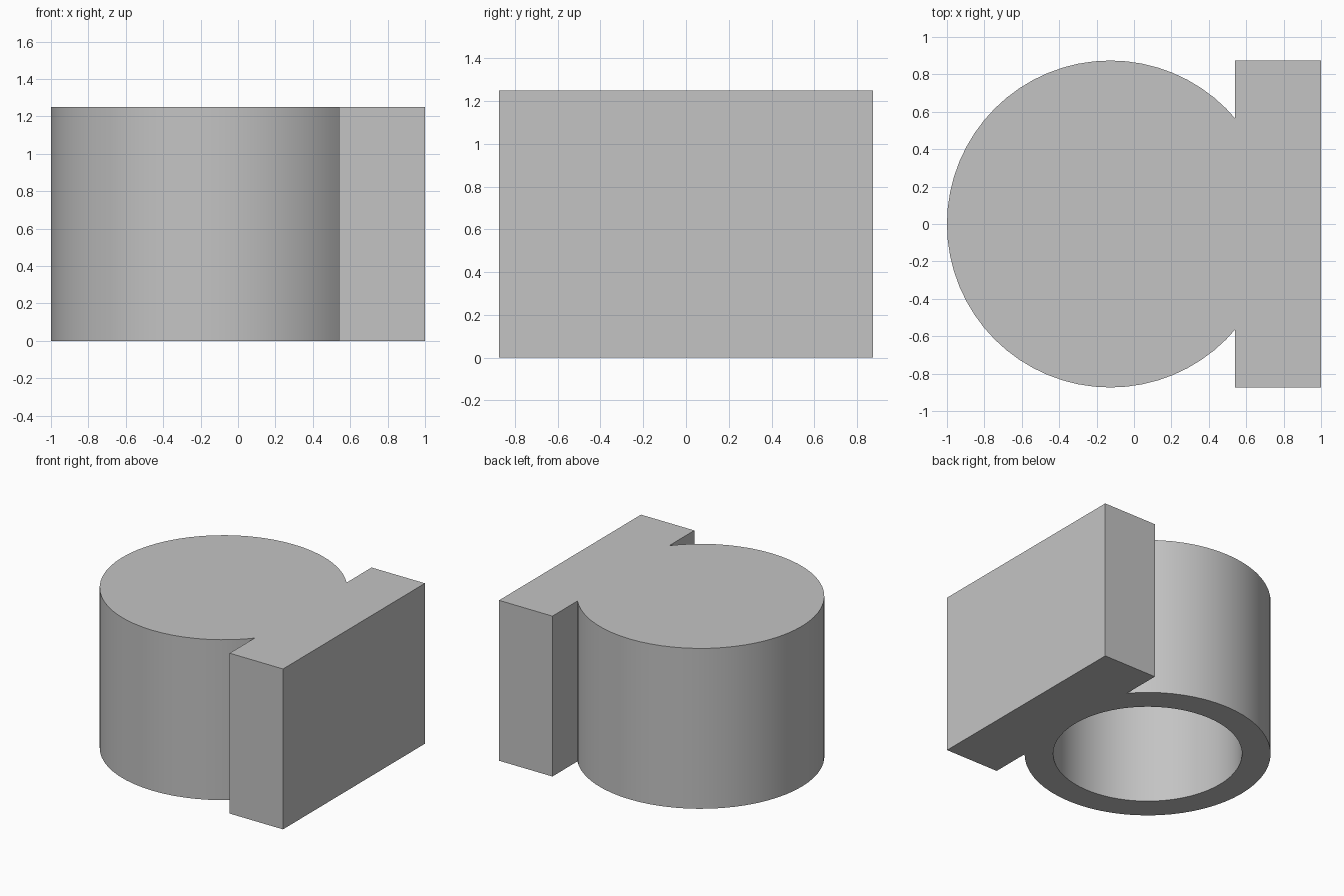
import bpy, math

if "Cube" in bpy.data.objects:
    bpy.data.objects.remove(bpy.data.objects["Cube"], do_unlink=True)

HEIGHT, RADIUS, BORE = 1.25, 0.874, 0.671
AXIS_X = -0.126
PLATE_X0, PLATE_X1 = 0.54, 1.0
ROOF = 0.2  # thickness left above the blind bore

grey = bpy.data.materials.new("plain grey")
grey.use_nodes = True
COLOUR = (0.55, 0.55, 0.55, 1)
grey.diffuse_color = COLOUR
grey.node_tree.nodes["Principled BSDF"].inputs["Base Color"].default_value = COLOUR


def cylinder(name, radius, z0, z1):
    bpy.ops.mesh.primitive_cylinder_add(
        vertices=64, radius=radius, depth=z1 - z0, location=(AXIS_X, 0, (z0 + z1) / 2))
    obj = bpy.context.object
    obj.name = name
    return obj


def boolean(obj, other, operation):
    mod = obj.modifiers.new(operation.lower(), "BOOLEAN")
    mod.operation, mod.object, mod.solver = operation, other, "EXACT"
    bpy.context.view_layer.objects.active = obj
    bpy.ops.object.modifier_apply(modifier=mod.name)
    bpy.data.objects.remove(other, do_unlink=True)


# Round cap body
body = cylinder("capped_socket", RADIUS, 0, HEIGHT)

# Flat mounting block along the left side
bpy.ops.mesh.primitive_cube_add(size=1, location=((PLATE_X0 + PLATE_X1) / 2, 0, HEIGHT / 2))
block = bpy.context.object
block.name = "mounting_block"
block.scale = (PLATE_X1 - PLATE_X0, 2 * RADIUS, HEIGHT)
bpy.context.view_layer.update()
boolean(body, block, "UNION")

# Blind bore open at the bottom
boolean(body, cylinder("bore_cutter", BORE, -0.2, HEIGHT - ROOF), "DIFFERENCE")

body.data.materials.clear()
body.data.materials.append(grey)
for poly in body.data.polygons:
    poly.material_index = 0
bpy.ops.object.select_all(action="DESELECT")
body.select_set(True)
bpy.context.view_layer.objects.active = body
bpy.ops.object.shade_smooth_by_angle(angle=math.radians(30))
